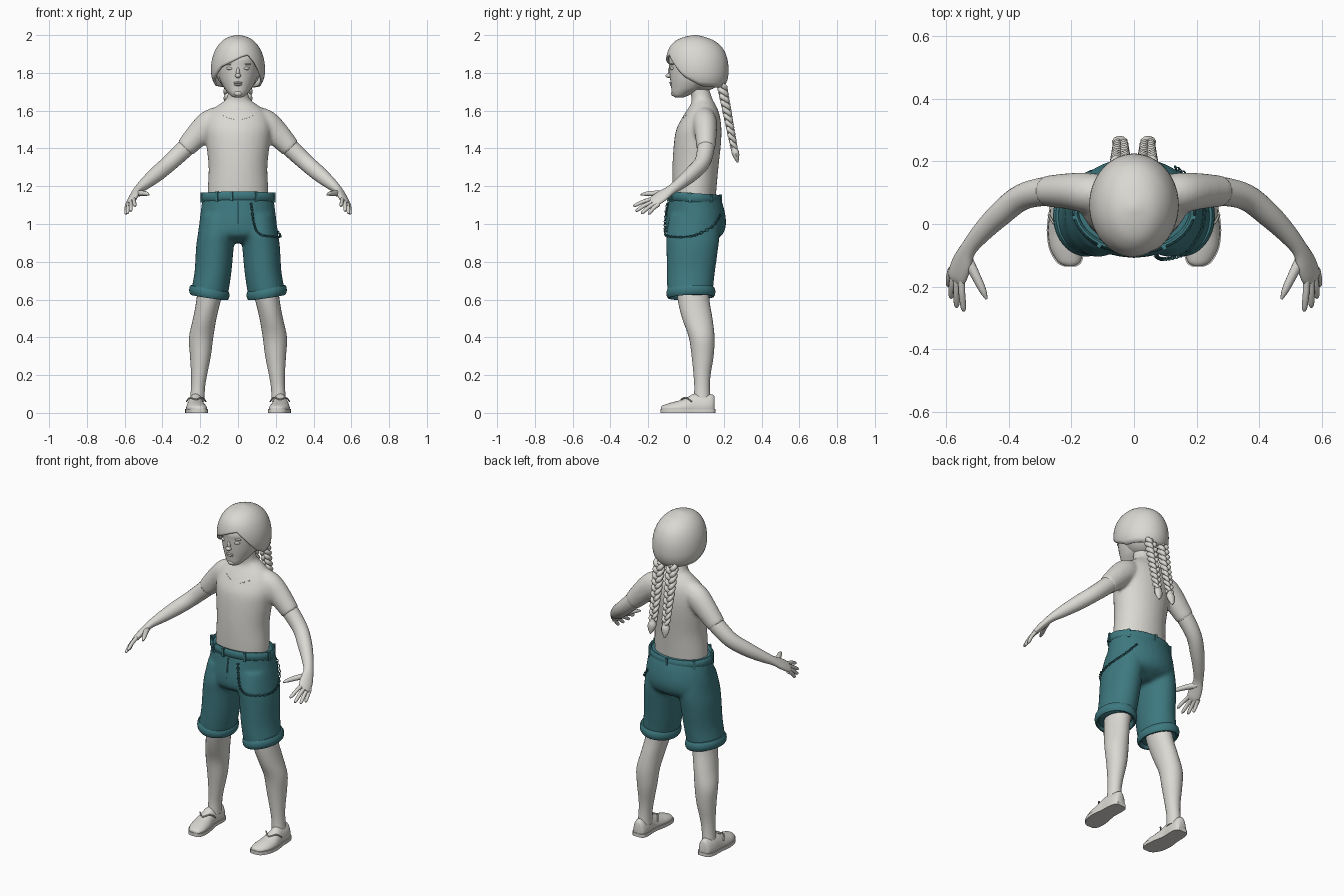
import bpy, bmesh, math
from mathutils import Vector, Matrix

if "Cube" in bpy.data.objects:
    bpy.data.objects.remove(bpy.data.objects["Cube"])

def material(name, rgb):
    m = bpy.data.materials.new(name)
    m.diffuse_color = (*rgb, 1)
    m.use_nodes = True
    m.node_tree.nodes["Principled BSDF"].inputs["Base Color"].default_value = m.diffuse_color
    return m

GREY = material("warm light grey", (0.70, 0.69, 0.65))
TEAL = material("teal cloth", (0.047, 0.19, 0.215))

def refine(rows, k=4):
    """Catmull-Rom interpolation of tuples."""
    out = []
    for i in range(len(rows) - 1):
        p = [rows[max(i - 1, 0)], rows[i], rows[i + 1], rows[min(i + 2, len(rows) - 1)]]
        for j in range(k):
            t = j / k
            out.append(tuple(0.5 * (2 * b + (c - a) * t + (2 * a - 5 * b + 4 * c - d) * t * t
                                    + (3 * b - a - 3 * c + d) * t ** 3) for a, b, c, d in zip(*p)))
    return out + [tuple(rows[-1])]

def loft(bm, rings, caps=True, closed=False):
    vs = [[bm.verts.new(p) for p in r] for r in rings]
    n = len(vs[0])
    for i in range(len(vs) if closed else len(vs) - 1):
        a, b = vs[i], vs[(i + 1) % len(vs)]
        for j in range(n):
            bm.faces.new((a[j], a[(j + 1) % n], b[(j + 1) % n], b[j]))
    if caps and not closed:
        bm.faces.new(vs[0])
        bm.faces.new(vs[-1])

def angles(n):
    return [2 * math.pi * i / n for i in range(n)]

def column(bm, rows, n=28):
    """Stack of horizontal ellipses: z, x, y, rx, ry."""
    loft(bm, [[(x + rx * math.cos(a), y + ry * math.sin(a), z) for a in angles(n)]
              for z, x, y, rx, ry in refine(rows)])

def tube(bm, rows, n=14, up=(0, 0, 1), k=4, closed=False):
    """Elliptical tube along a path: x, y, z, r_side, r_up."""
    rows = refine(rows, k) if k > 1 else rows
    rings, m = [], len(rows)
    for i, r in enumerate(rows):
        lo, hi = (i - 1, (i + 1) % m) if closed else (max(i - 1, 0), min(i + 1, m - 1))
        t = (Vector(rows[hi][:3]) - Vector(rows[lo][:3])).normalized()
        s = t.cross(Vector(up)).normalized()
        u = s.cross(t)
        rings.append([Vector(r[:3]) + s * r[3] * math.cos(a) + u * r[4] * math.sin(a) for a in angles(n)])
    loft(bm, rings, closed=closed)

def blob(bm, pos, size):
    bmesh.ops.create_uvsphere(bm, u_segments=20, v_segments=12, radius=1,
                              matrix=Matrix.Translation(pos) @ Matrix.Diagonal((*size, 1)))

def finish(name, bm, mat, mirror=False, voxel=0, thick=0, sharp=50):
    bmesh.ops.recalc_face_normals(bm, faces=bm.faces)
    me = bpy.data.meshes.new(name)
    bm.to_mesh(me)
    bm.free()
    me.materials.append(mat)
    me.polygons.foreach_set("use_smooth", [True] * len(me.polygons))
    me.set_sharp_from_angle(angle=math.radians(sharp))
    ob = bpy.data.objects.new(name, me)
    bpy.context.collection.objects.link(ob)
    if mirror:
        ob.modifiers.new("mirror", 'MIRROR').use_mirror_merge = False
    if thick:
        m = ob.modifiers.new("thickness", 'SOLIDIFY')
        m.thickness, m.offset = thick, -1
    if voxel:
        m = ob.modifiers.new("fuse", 'REMESH')
        m.mode, m.voxel_size, m.use_smooth_shade = 'VOXEL', voxel, True
        m = ob.modifiers.new("soften", 'SMOOTH')
        m.factor, m.iterations = 0.5, 8
    return ob

# Torso, neck and short sleeves fused into one skin
bm = bmesh.new()
column(bm, [(1.10, 0, .045, .16, .11), (1.18, 0, .045, .161, .116), (1.30, 0, .05, .156, .122),
            (1.42, 0, .06, .168, .125), (1.50, 0, .068, .175, .12), (1.56, 0, .08, .165, .102),
            (1.60, 0, .087, .14, .084), (1.635, 0, .09, .098, .064), (1.66, 0, .085, .064, .056),
            (1.70, 0, .075, .053, .053), (1.76, 0, .06, .05, .05)])
for s in (-1, 1):
    tube(bm, [(s * .10, .095, 1.555, .06, .068), (s * .15, .1, 1.53, .065, .073),
              (s * .21, .105, 1.475, .058, .066), (s * .282, .105, 1.398, .05, .053)], n=20)
finish("torso", bm, GREY, voxel=.01)

# Neckline
bm = bmesh.new()
tube(bm, [(-.08, .004, 1.575, .004, .004), (-.04, -.016, 1.559, .004, .004), (0, -.021, 1.553, .004, .004),
          (.04, -.016, 1.559, .004, .004), (.08, .004, 1.575, .004, .004)], n=6)
finish("neckline", bm, GREY)

# Bare arms with hands
UP = (.6, 0, .8)
bm = bmesh.new()
tube(bm, [(.22, .105, 1.46, .045, .05), (.28, .105, 1.4, .046, .048), (.36, .085, 1.325, .042, .044),
          (.43, .03, 1.265, .039, .041), (.49, -.03, 1.215, .032, .032), (.53, -.08, 1.18, .028, .022),
          (.55, -.125, 1.15, .038, .019), (.565, -.165, 1.122, .038, .016), (.57, -.182, 1.112, .03, .01)],
     n=20, up=UP)
for base, tip in [((.552, -.165, 1.135), (.545, -.28, 1.095)), ((.564, -.165, 1.122), (.568, -.268, 1.068)),
                  ((.575, -.158, 1.112), (.586, -.238, 1.055)), ((.584, -.145, 1.105), (.594, -.2, 1.052))]:
    b, t = Vector(base), Vector(tip)
    mid = b.lerp(t, .5) + Vector((.002, 0, .005))
    tube(bm, [(*b, .012, .012), (*mid, .0105, .0105), (*b.lerp(t, .88), .009, .009), (*t, .003, .003)], n=10, up=UP)
tube(bm, [(.54, -.1, 1.16, .018, .018), (.512, -.155, 1.163, .016, .014), (.485, -.21, 1.16, .012, .011),
          (.472, -.24, 1.155, .004, .004)], n=10, up=UP)
finish("arms", bm, GREY, mirror=True)

# Bare legs
bm = bmesh.new()
column(bm, [(.74, .13, .03, .075, .09), (.6, .155, .04, .065, .084), (.5, .176, .06, .062, .08),
            (.4, .195, .083, .064, .068), (.3, .199, .088, .055, .058), (.2, .206, .085, .042, .045),
            (.13, .212, .085, .037, .041), (.06, .216, .085, .039, .045)])
finish("legs", bm, GREY, mirror=True)

# Slip-on shoes: y, x, half width, top height
SHOE = [(-.133, .205, .016, .032), (-.12, .208, .036, .041), (-.08, .215, .052, .054), (-.03, .221, .054, .067),
        (.01, .224, .049, .084), (.045, .224, .044, .102), (.1, .222, .044, .1), (.138, .22, .037, .098),
        (.152, .22, .022, .088)]
bm = bmesh.new()
loft(bm, [[(x + w * math.cos(a), y, .022 + math.sin(a) * (h - .022 if math.sin(a) > 0 else .014))
           for a in angles(24)] for y, x, w, h in refine(SHOE)])
finish("shoes", bm, GREY, mirror=True)
bm = bmesh.new()
loft(bm, [[(x + sx * (w + .004), y * 1.02, z) for sx, z in ((-1, 0), (1, 0), (1, .02), (-1, .02))]
          for y, x, w, h in refine(SHOE)])
finish("soles", bm, GREY, mirror=True, sharp=30)
bm = bmesh.new()
tube(bm, [(.17, .03, .06, .004, .004), (.19, .0, .082, .004, .004), (.222, -.025, .071, .004, .004),
          (.255, .0, .08, .004, .004), (.273, .03, .06, .004, .004)], n=6)
finish("shoe_openings", bm, GREY, mirror=True)

# Head and face
bm = bmesh.new()
column(bm, [(1.670, 0, -.035, .02, .022), (1.678, 0, -.03, .036, .038), (1.695, 0, -.015, .053, .06),
            (1.72, 0, .01, .073, .088), (1.76, 0, .032, .094, .115), (1.80, 0, .045, .106, .132),
            (1.84, 0, .055, .113, .145), (1.88, 0, .06, .115, .15), (1.93, 0, .06, .09, .12)], n=36)
blob(bm, (0, .08, 1.82), (.12, .125, .12))
blob(bm, (0, -.09, 1.785), (.016, .018, .012))
blob(bm, (0, -.082, 1.805), (.01, .014, .028))
blob(bm, (0, -.076, 1.748), (.024, .013, .006))
blob(bm, (0, -.073, 1.737), (.021, .013, .007))
blob(bm, (0, -.064, 1.692), (.022, .016, .016))
for s in (-1, 1):
    blob(bm, (s * .042, -.069, 1.824), (.019, .016, .009))
    blob(bm, (s * .044, -.073, 1.846), (.026, .012, .005))
finish("head", bm, GREY)

# Hair cap: columns running from the crown to an uneven lower edge
PROFILE = refine([(2.0, .04, .06, .01), (1.99, -.01, .1, .05), (1.97, -.055, .15, .083), (1.93, -.09, .195, .116),
                  (1.87, -.106, .22, .138), (1.80, -.1, .225, .143), (1.75, -.07, .215, .13), (1.70, -.01, .185, .098)], 6)
EDGE = [(-180, 1.715), (-90, 1.735), (-63, 1.775), (-40, 1.83), (-15, 1.858), (8, 1.885), (25, 1.895),
        (40, 1.855), (63, 1.775), (90, 1.73), (180, 1.715)]

def lookup(table, v):
    for a, b in zip(table, table[1:]):
        if min(a[0], b[0]) <= v <= max(a[0], b[0]):
            f = (v - a[0]) / (b[0] - a[0])
            return [p + (q - p) * f for p, q in zip(a, b)]
    return table[-1]

bm = bmesh.new()
rings, STEPS = [], 18
for i in range(STEPS + 1):
    ring = []
    for a in angles(72):
        low = lookup(EDGE, math.degrees(a) - 180)[1]
        z, yf, yb, rx = lookup(PROFILE, 2 - (2 - low) * (i / STEPS) ** 1.6)
        th = a - math.pi
        ring.append((rx * math.sin(th), (yf + yb) / 2 - (yb - yf) / 2 * math.cos(th), z))
    rings.append(ring)
loft(bm, rings, caps=False)
bm.faces.new(bm.verts[:72]) if not bm.verts.ensure_lookup_table() else None
finish("hair", bm, GREY, thick=.012)

# Two braids of three woven strands, with a tie and a tuft
bm = bmesh.new()
for strand in range(3):
    rows = []
    for i in range(61):
        t = i / 60
        p = 2 * math.pi * (t * 3.2 + strand / 3)
        w = 1 - .3 * t
        rows.append((.043 + .021 * w * math.cos(p), .19 + .065 * t + .014 * w * math.sin(2 * p),
                     1.735 - .335 * t, .015 * w, .015 * w))
    tube(bm, rows, n=8, up=(0, 1, 0), k=1)
tube(bm, [(.043, .252, 1.41, .018, .018), (.043, .256, 1.395, .02, .018), (.045, .262, 1.375, .026, .02),
          (.047, .268, 1.35, .02, .014), (.047, .274, 1.325, .004, .004)], n=9, up=(0, 1, 0))
finish("braids", bm, GREY, mirror=True)

# Knee-length shorts
bm = bmesh.new()
column(bm, [(1.152, 0, .045, .188, .132), (1.08, 0, .052, .196, .15), (1.0, 0, .052, .206, .16),
            (.94, 0, .045, .205, .145), (.90, 0, .04, .13, .08)])
for s in (-1, 1):
    column(bm, [(1.05, s * .1, .045, .095, .13), (.95, s * .112, .037, .1, .142), (.88, s * .122, .034, .1, .138),
                (.75, s * .132, .026, .098, .128), (.66, s * .146, .022, .099, .122), (.625, s * .15, .022, .096, .118)])
finish("shorts", bm, TEAL, voxel=.01)

def band(bm, x, y, z, rx, ry, tr, tz, dx=0, dy=0):
    tube(bm, [(x + rx * math.cos(a), y + ry * math.sin(a), z + dx * math.cos(a) + dy * math.sin(a), tr, tz)
              for a in angles(48)], n=10, k=1, closed=True)

# Rolled cuffs and waistband
bm = bmesh.new()
band(bm, .152, .026, .637, .094, .117, .013, .027, dx=.014, dy=.004)
finish("cuffs", bm, TEAL, mirror=True)
bm = bmesh.new()
band(bm, 0, .045, 1.14, .187, .131, .011, .024, dy=-.009)
finish("waistband", bm, TEAL)

# Belt loops and front fly
bm = bmesh.new()
for deg in (-125, -100, -60, -10, 40, 90, 140, 190):
    a = math.radians(deg)
    bmesh.ops.create_cube(bm, size=1, matrix=Matrix.Translation(
        (.193 * math.cos(a), .045 + .138 * math.sin(a), 1.138 - .009 * math.sin(a)))
        @ Matrix.Rotation(a, 4, 'Z') @ Matrix.Diagonal((.016, .014, .052, 1)))
tube(bm, [(0, -.094, 1.12, .004, .004), (0, -.104, 1.06, .004, .004), (0, -.106, 1.0, .004, .004)], n=6, up=(1, 0, 0))
finish("belt_loops_and_fly", bm, TEAL, sharp=30)

# Hanging chain of small links
bm = bmesh.new()
path = refine([(.07, -.1, 1.11), (.08, -.11, 1.03), (.095, -.112, .97), (.125, -.108, .942), (.17, -.088, .935),
               (.215, -.02, .93), (.222, .06, .945), (.18, .143, .99), (.13, .183, 1.05)], 6)
for i, (p, q) in enumerate(zip(path, path[1:])):
    p, q = Vector(p), Vector(q)
    t = (q - p).normalized()
    side = t.cross(Vector((.3, -.8, .5))).normalized()
    if i % 2:
        side = side.cross(t)
    c, half = (p + q) / 2, (q - p).length * .6
    tube(bm, [(*(c + t * half * math.cos(a) + side * .006 * math.sin(a)), .0022, .0022) for a in angles(10)],
         n=5, up=t.cross(side), k=1, closed=True)
finish("chain", bm, TEAL)
